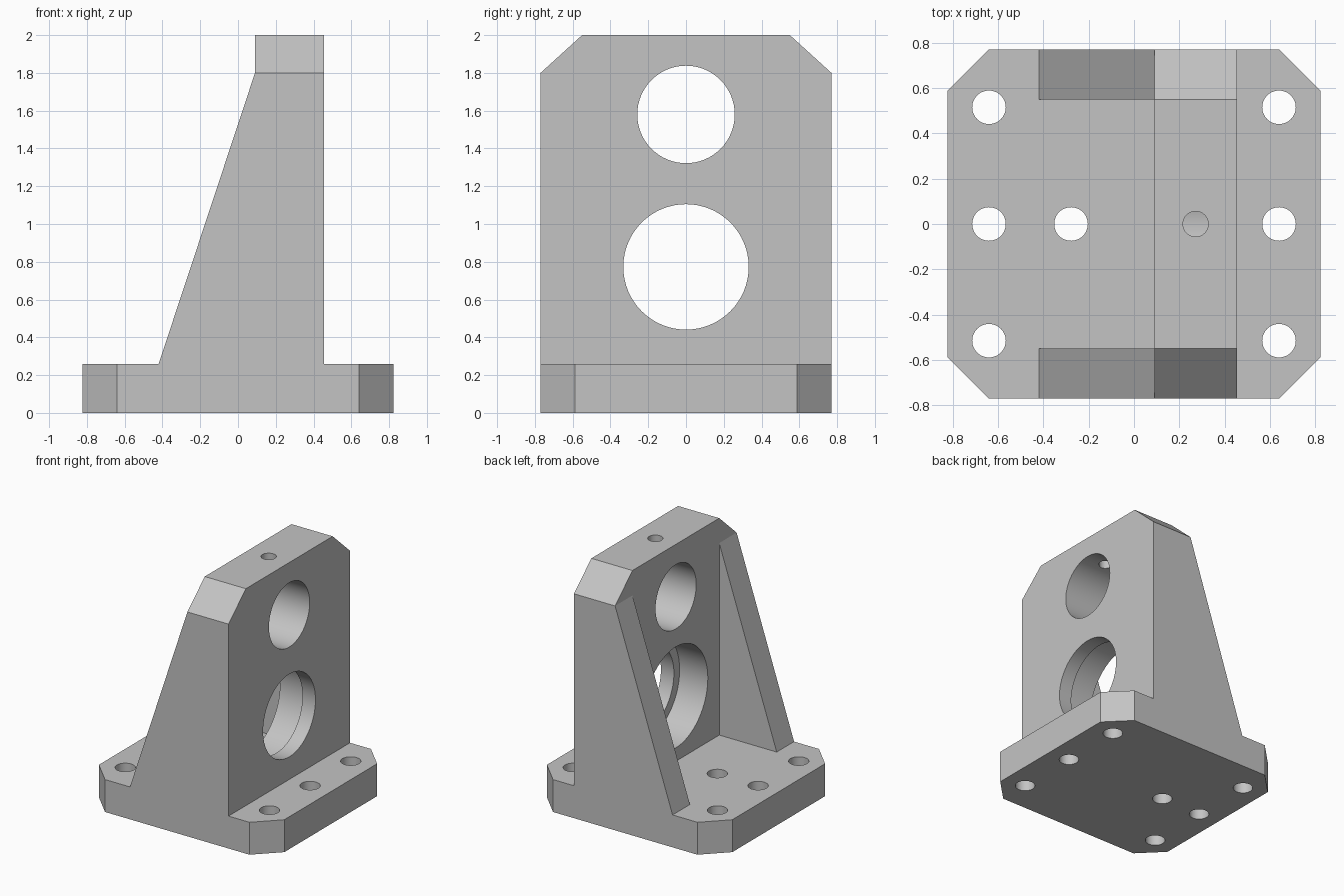
import bpy, bmesh
from math import pi
from mathutils import Matrix, Vector

cube = bpy.data.objects.get("Cube")
if cube:
    bpy.data.objects.remove(cube, do_unlink=True)

metal = bpy.data.materials.new("grey metal")
metal.use_nodes = True
GREY = (0.55, 0.55, 0.55, 1)
metal.diffuse_color = GREY
metal.node_tree.nodes["Principled BSDF"].inputs["Base Color"].default_value = GREY

# Overall sizes
PLATE_X, HALF_Y, PLATE_Z, TOP = 0.823, 0.77, 0.26, 2.0
CORNER = 0.182
BACK, FACE = 0.09, 0.455          # upright thickness along x
INNER_Y, SHOULDER = 0.55, 1.8     # gusset inside, start of top chamfer


def make_object(name, bm):
    bmesh.ops.recalc_face_normals(bm, faces=bm.faces)
    mesh = bpy.data.meshes.new(name)
    bm.to_mesh(mesh)
    bm.free()
    mesh.materials.append(metal)
    obj = bpy.data.objects.new(name, mesh)
    bpy.context.collection.objects.link(obj)
    return obj


def prism(name, outline, sweep):
    """Extrude a closed planar outline along a vector."""
    bm = bmesh.new()
    face = bm.faces.new([bm.verts.new(p) for p in outline])
    result = bmesh.ops.extrude_face_region(bm, geom=[face])
    verts = [v for v in result["geom"] if isinstance(v, bmesh.types.BMVert)]
    bmesh.ops.translate(bm, verts=verts, vec=sweep)
    return make_object(name, bm)


def drill(target, radius, start, end, segments=64):
    """Cut a round hole between two points."""
    a, b = Vector(start), Vector(end)
    turn = (b - a).to_track_quat("Z", "Y").to_matrix().to_4x4()
    bm = bmesh.new()
    bmesh.ops.create_cone(bm, cap_ends=True, segments=segments, radius1=radius,
                          radius2=radius, depth=(b - a).length,
                          matrix=Matrix.Translation((a + b) / 2) @ turn)
    cutter = make_object("hole_cutter", bm)
    cutter.hide_render = True
    mod = target.modifiers.new("hole", "BOOLEAN")
    mod.operation, mod.solver, mod.object = "DIFFERENCE", "EXACT", cutter
    bpy.context.view_layer.objects.active = target
    bpy.ops.object.modifier_apply(modifier=mod.name)
    bpy.data.objects.remove(cutter, do_unlink=True)


# Base plate with clipped corners
ix, iy = PLATE_X - CORNER, HALF_Y - CORNER
plate = prism("base_plate", [
    (-ix, -HALF_Y, 0), (ix, -HALF_Y, 0), (PLATE_X, -iy, 0), (PLATE_X, iy, 0),
    (ix, HALF_Y, 0), (-ix, HALF_Y, 0), (-PLATE_X, iy, 0), (-PLATE_X, -iy, 0)],
    (0, 0, PLATE_Z))

# Mounting holes: three along each edge and one between the gussets
bolts = [(x, y) for x in (-0.64, 0.64) for y in (-0.515, 0, 0.515)] + [(-0.278, 0)]
for x, y in bolts:
    drill(plate, 0.074, (x, y, -0.1), (x, y, PLATE_Z + 0.1), 48)

# Upright wall with chamfered shoulders
upright = prism("upright_wall", [
    (BACK, -HALF_Y, PLATE_Z), (BACK, HALF_Y, PLATE_Z), (BACK, HALF_Y, SHOULDER),
    (BACK, INNER_Y, TOP), (BACK, -INNER_Y, TOP), (BACK, -HALF_Y, SHOULDER)],
    (FACE - BACK, 0, 0))

# Upper bore, stepped lower bore and the screw hole in the top
drill(upright, 0.258, (BACK - 0.1, 0, 1.58), (FACE + 0.1, 0, 1.58))
drill(upright, 0.332, (BACK - 0.1, 0, 0.773), (FACE + 0.1, 0, 0.773))
drill(upright, 0.405, (BACK - 0.1, 0, 0.773), (0.34, 0, 0.773))
drill(upright, 0.056, (0.272, 0, 1.7), (0.272, 0, TOP + 0.1), 32)

# Sloping gussets on both sides
gussets = []
for name, y in (("front_gusset", -HALF_Y), ("back_gusset", INNER_Y)):
    gussets.append(prism(name, [
        (-0.42, y, PLATE_Z), (BACK, y, PLATE_Z), (BACK, y, SHOULDER)],
        (0, HALF_Y - INNER_Y, 0)))

# Smooth bores, sharp edges elsewhere
for obj in [plate, upright] + gussets:
    bpy.ops.object.select_all(action="DESELECT")
    obj.select_set(True)
    bpy.context.view_layer.objects.active = obj
    bpy.ops.object.shade_smooth_by_angle(angle=pi / 6)
